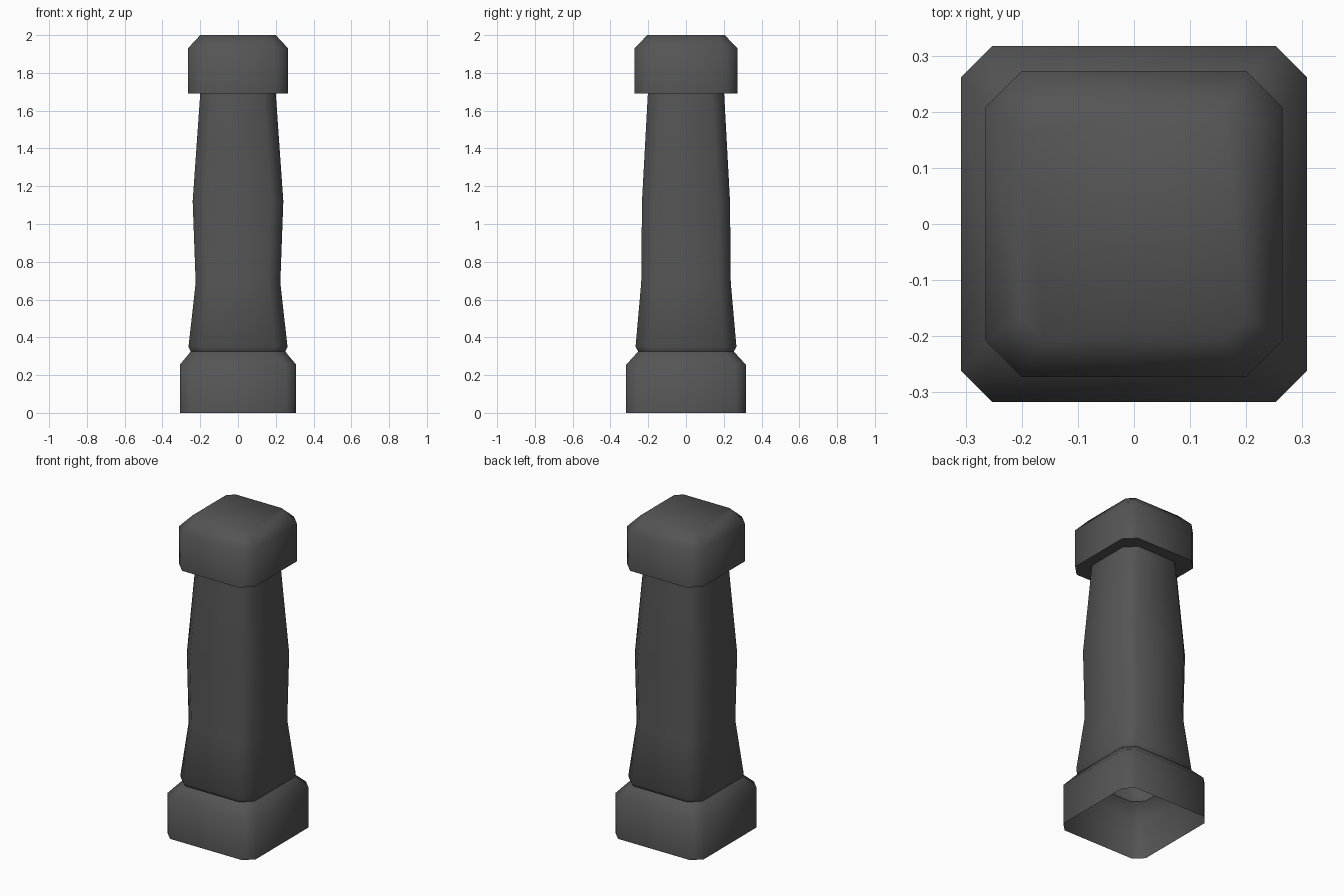
import bpy, bmesh, math

if "Cube" in bpy.data.objects:
    bpy.data.objects.remove(bpy.data.objects["Cube"])

stone = bpy.data.materials.new("dark_stone")
stone.diffuse_color = (0.09, 0.09, 0.09, 1)
stone.use_nodes = True
stone.node_tree.nodes["Principled BSDF"].inputs["Base Color"].default_value = stone.diffuse_color


def ring(bm, z, hx, hy, c):
    """One square section with cut corners."""
    pts = [(hx, hy - c), (hx - c, hy), (c - hx, hy), (-hx, hy - c),
           (-hx, c - hy), (c - hx, -hy), (hx - c, -hy), (hx, c - hy)]
    return [bm.verts.new((x, y, z)) for x, y in pts]


def loft(name, sections, close_top=False):
    """Join cut-corner sections (z, half x, half y, corner) into a shell."""
    bm = bmesh.new()
    rings = [ring(bm, *s) for s in sections]
    for a, b in zip(rings, rings[1:]):
        for i in range(8):
            j = (i + 1) % 8
            bm.faces.new((a[i], a[j], b[j], b[i]))
    if close_top:
        bm.faces.new(rings[-1])
    mesh = bpy.data.meshes.new(name)
    bm.to_mesh(mesh)
    bm.free()
    mesh.materials.append(stone)
    obj = bpy.data.objects.new(name, mesh)
    bpy.context.collection.objects.link(obj)
    bpy.ops.object.select_all(action='DESELECT')
    obj.select_set(True)
    bpy.context.view_layer.objects.active = obj
    bpy.ops.object.shade_smooth_by_angle(angle=math.radians(55))
    return obj


# Hollow base block, open underneath
loft("base", [(0, 0.308, 0.317, 0.055), (0.255, 0.308, 0.317, 0.055),
              (0.325, 0.25, 0.253, 0.06)])

# Shaft with a slight waist and belly, flaring out of the groove
loft("shaft", [(0.325, 0.25, 0.253, 0.06), (0.35, 0.262, 0.267, 0.065),
               (0.69, 0.224, 0.237, 0.065), (1.12, 0.24, 0.233, 0.065),
               (1.69, 0.2, 0.202, 0.065)])

# Cap block with flat underside and bevelled top
loft("cap", [(1.69, 0.2, 0.202, 0.065), (1.69, 0.265, 0.273, 0.065),
             (1.93, 0.265, 0.273, 0.065), (2.0, 0.2, 0.205, 0.04)],
     close_top=True)
